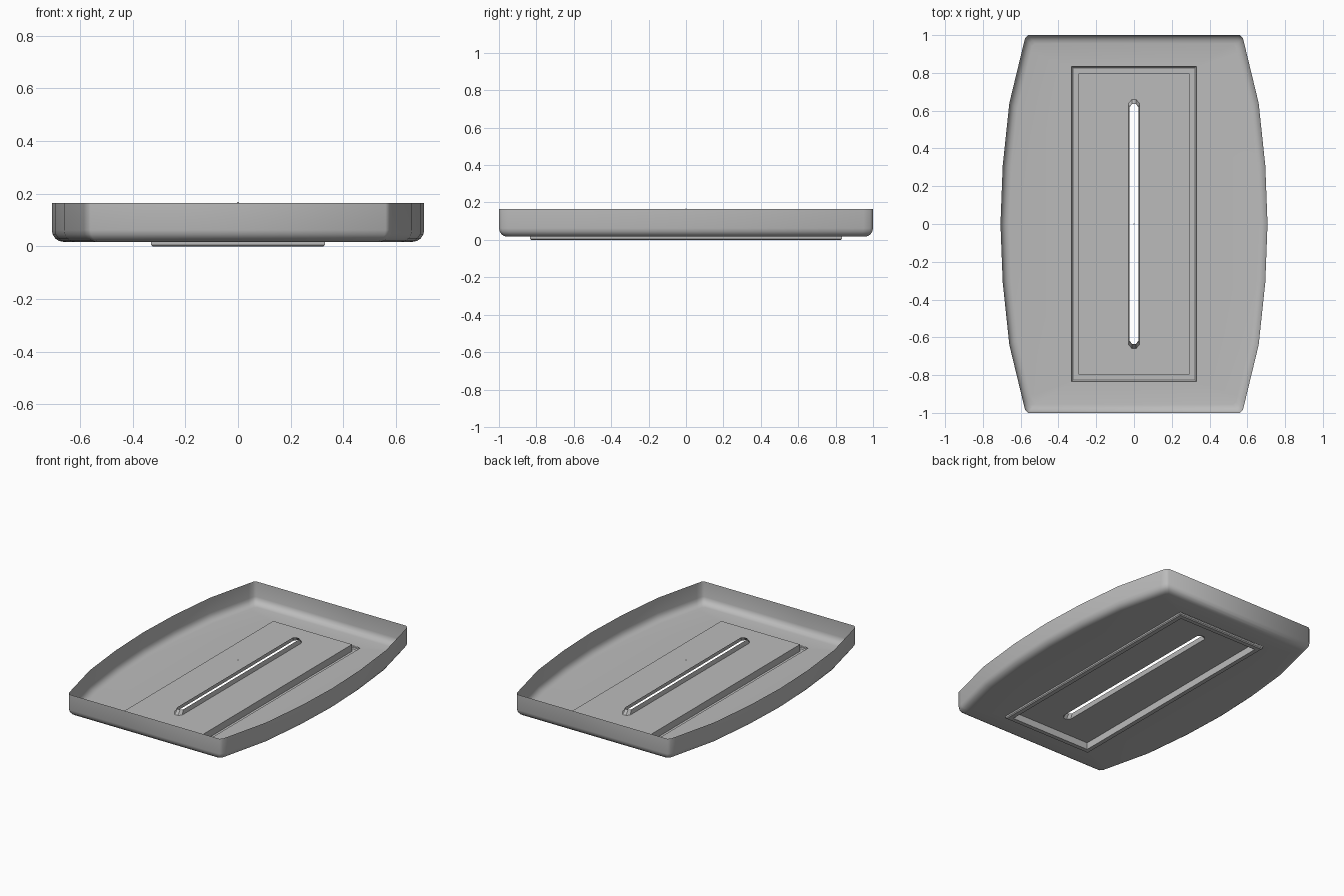
import bpy, bmesh, math

if "Cube" in bpy.data.objects:
    bpy.data.objects.remove(bpy.data.objects["Cube"])

grey = bpy.data.materials.new("plain grey")
grey.use_nodes = True
grey.diffuse_color = (0.5, 0.5, 0.5, 1)
grey.node_tree.nodes["Principled BSDF"].inputs["Base Color"].default_value = grey.diffuse_color

FLOOR, PANEL, LIP, RIM = 0.017, 0.046, 0.075, 0.165


def four_way(quarter):
    """Mirror a quarter outline (from +x axis to +y axis) into a full loop."""
    half = quarter + [(-x, y) for x, y in reversed(quarter)]
    full = half + [(-x, -y) for x, y in half]
    loop = []
    for p in full:
        p = (p[0] + 0.0, p[1] + 0.0)
        if not loop or math.dist(p, loop[-1]) > 1e-5:
            loop.append(p)
    if math.dist(loop[0], loop[-1]) < 1e-5:
        loop.pop()
    return loop


def rect(x, y):
    return four_way([(x, y)])


def add_ring(bm, outline, z):
    verts = [bm.verts.new((x, y, z)) for x, y in outline]
    return verts


def loft(bm, rings):
    for a, b in zip(rings, rings[1:]):
        n = len(a)
        for i in range(n):
            j = (i + 1) % n
            bm.faces.new((a[i], a[j], b[j], b[i]))


def fill_between(bm, *rings):
    """Fill the flat region between an outer loop and a hole."""
    edges = []
    for r in rings:
        for i, v in enumerate(r):
            w = r[(i + 1) % len(r)]
            edges.append(bm.edges.get((v, w)) or bm.edges.new((v, w)))
    res = bmesh.ops.triangle_fill(bm, edges=edges, use_beauty=True)
    for f in res["geom"]:
        if isinstance(f, bmesh.types.BMFace):
            f.normal_update()
            if f.normal.z < 0:
                f.normal_flip()


def finish(bm, name, angle=40):
    mesh = bpy.data.meshes.new(name)
    bm.to_mesh(mesh)
    bm.free()
    obj = bpy.data.objects.new(name, mesh)
    bpy.context.collection.objects.link(obj)
    mesh.materials.append(grey)
    bpy.ops.object.select_all(action='DESELECT')
    obj.select_set(True)
    bpy.context.view_layer.objects.active = obj
    bpy.ops.object.shade_smooth_by_angle(angle=math.radians(angle))
    return obj


# Tray: bowed outline, upright wall and rounded foot
outline = four_way([(0.707, 0), (0.695, 0.31), (0.66, 0.64), (0.585, 0.95),
                    (0.576, 0.985), (0.56, 1)])


def inset(d):
    return [(x * (1 - d / 0.7), y * (1 - d)) for x, y in outline]


bm = bmesh.new()
rings = [add_ring(bm, outline, RIM)]
R = 0.045
for k in range(5):
    a = k / 4 * math.pi / 2
    rings.append(add_ring(bm, inset(R * (1 - math.cos(a))), FLOOR + R * (1 - math.sin(a))))
loft(bm, rings)
fill_between(bm, rings[-1], add_ring(bm, rect(0.33, 0.835), FLOOR))
finish(bm, "tray", 50)

# Rectangular channel around the centre panel
bm = bmesh.new()
loft(bm, [add_ring(bm, rect(x, x + 0.503), z) for x, z in
          ((0.33, FLOOR), (0.33, 0.006), (0.324, 0), (0.295, 0), (0.295, PANEL))])
finish(bm, "channel", 30)

# Raised centre panel with a long slot
slot_base = four_way([(0.03, 0.638), (0.012, 0.658)])
slot_top = four_way([(0.024, 0.618), (0.01, 0.634)])
bm = bmesh.new()
fill_between(bm, add_ring(bm, rect(0.295, 0.798), PANEL), add_ring(bm, slot_base, PANEL))
finish(bm, "centre_panel")

# Tapered lip around the slot
bm = bmesh.new()
loft(bm, [add_ring(bm, slot_base, PANEL), add_ring(bm, slot_top, LIP)])
finish(bm, "slot_lip", 30)

# Tiny centre bead level with the rim
bm = bmesh.new()
bmesh.ops.create_icosphere(bm, subdivisions=1, radius=0.004)
bmesh.ops.translate(bm, verts=bm.verts, vec=(0, 0, RIM))
finish(bm, "centre_bead")
